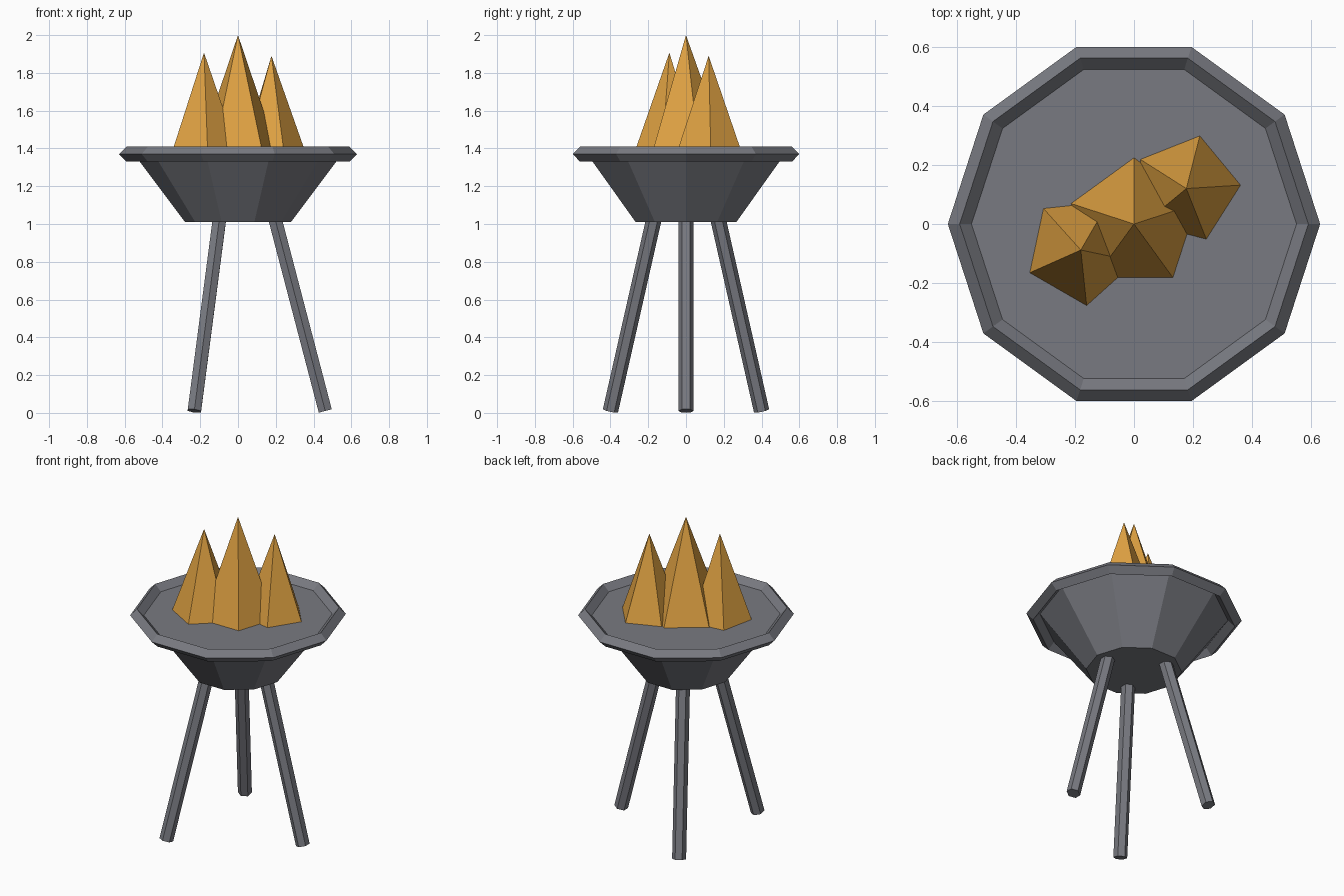
import bpy, bmesh, math
from mathutils import Vector, Matrix

if "Cube" in bpy.data.objects:
    bpy.data.objects.remove(bpy.data.objects["Cube"])


def material(name, rgb):
    m = bpy.data.materials.new(name)
    m.diffuse_color = (*rgb, 1.0)
    m.use_nodes = True
    m.node_tree.nodes["Principled BSDF"].inputs["Base Color"].default_value = m.diffuse_color
    return m


IRON = material("grey iron", (0.19, 0.195, 0.22))
FLAME = material("amber flame", (0.74, 0.36, 0.055))


def finish(name, bm, mat):
    bmesh.ops.recalc_face_normals(bm, faces=bm.faces)
    me = bpy.data.meshes.new(name)
    bm.to_mesh(me)
    bm.free()
    me.materials.append(mat)
    ob = bpy.data.objects.new(name, me)
    bpy.context.collection.objects.link(ob)
    return ob


def ring(bm, r, z, sides, turn=0.0):
    return [bm.verts.new((r * math.cos(turn + math.tau * i / sides),
                          r * math.sin(turn + math.tau * i / sides), z))
            for i in range(sides)]


def bridge(bm, a, b):
    n = len(a)
    for i in range(n):
        j = (i + 1) % n
        bm.faces.new((a[i], a[j], b[j], b[i]))


# bowl: ten-sided flared cup with flat top
bm = bmesh.new()
low, high = ring(bm, 0.28, 1.01, 10), ring(bm, 0.55, 1.37, 10)
bridge(bm, low, high)
bm.faces.new(low)
bm.faces.new(high)
finish("bowl", bm, IRON)

# rim: diamond section swept round the bowl
bm = bmesh.new()
section = [(0.63, 1.37), (0.59, 1.41), (0.55, 1.37), (0.59, 1.33)]
rings = [ring(bm, r, z, 10) for r, z in section]
for k in range(4):
    bridge(bm, rings[k], rings[(k + 1) % 4])
finish("rim", bm, IRON)

# legs: three splayed hexagonal rods
foot, head = Vector((0.462, 0, 0.0103)), Vector((0.19, 0, 1.05))
tilt = math.atan2(head.x - foot.x, head.z - foot.z)
for k in range(3):
    bm = bmesh.new()
    a = ring(bm, 0.041, 0, 6, math.pi / 2)
    b = ring(bm, 0.041, (head - foot).length, 6, math.pi / 2)
    bridge(bm, a, b)
    bm.faces.new(a)
    bm.faces.new(b)
    place = (Matrix.Rotation(k * math.tau / 3, 4, 'Z') @ Matrix.Translation(foot)
             @ Matrix.Rotation(tilt, 4, 'Y'))
    bm.transform(place)
    finish(f"leg_{k + 1}", bm, IRON)

# flames: five-sided spikes (x, y, top, radius, turn in degrees)
for name, x, y, top, r, turn in [("flame_middle", 0, 0, 2.0, 0.225, 90),
                                 ("flame_right", 0.177, 0.12, 1.89, 0.185, 3.6),
                                 ("flame_left", -0.18, -0.088, 1.907, 0.19, 132)]:
    bm = bmesh.new()
    base = ring(bm, r, 1.367, 5, math.radians(turn))
    tip = bm.verts.new((0, 0, top))
    for i in range(5):
        bm.faces.new((base[i], base[(i + 1) % 5], tip))
    bm.faces.new(base)
    bm.transform(Matrix.Translation((x, y, 0)))
    finish(name, bm, FLAME)
